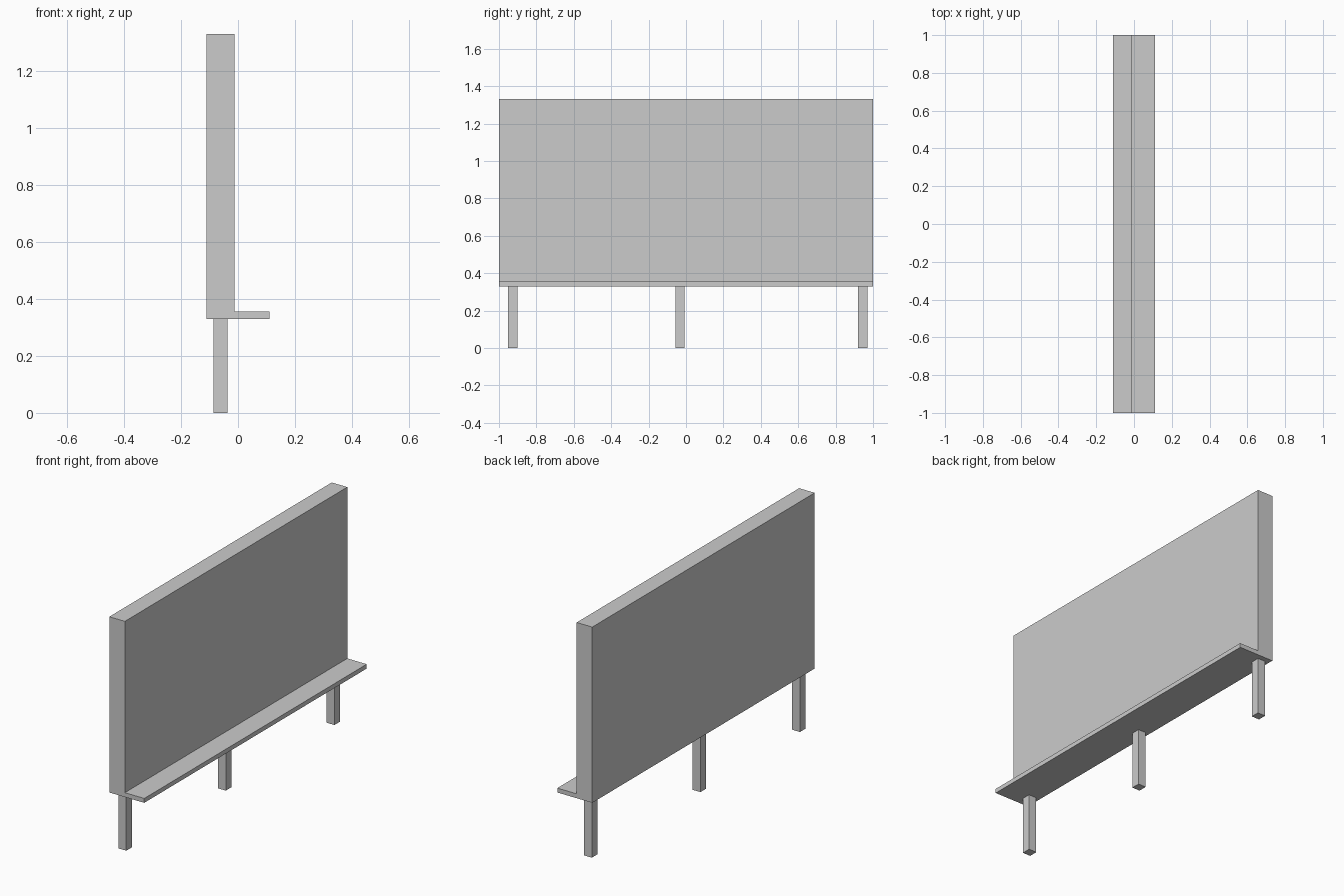
import bpy

if "Cube" in bpy.data.objects:
    bpy.data.objects.remove(bpy.data.objects["Cube"])


def box(name, x0, x1, y0, y1, z0, z1):
    bpy.ops.mesh.primitive_cube_add(
        size=1, location=((x0 + x1) / 2, (y0 + y1) / 2, (z0 + z1) / 2))
    ob = bpy.context.object
    ob.name = name
    ob.scale = (x1 - x0, y1 - y0, z1 - z0)
    bpy.ops.object.transform_apply(location=False, rotation=False, scale=True)
    return ob


# Upright board
box("board_panel", -0.11, -0.012, -1, 1, 0.33, 1.33)

# Narrow ledge along the lower edge of the board
box("ledge", -0.012, 0.11, -1, 1, 0.33, 0.355)

# Three square legs under the board
for name, y in (("front_leg", -0.927), ("middle_leg", -0.032), ("back_leg", 0.945)):
    box(name, -0.086, -0.037, y - 0.025, y + 0.025, 0, 0.33)
